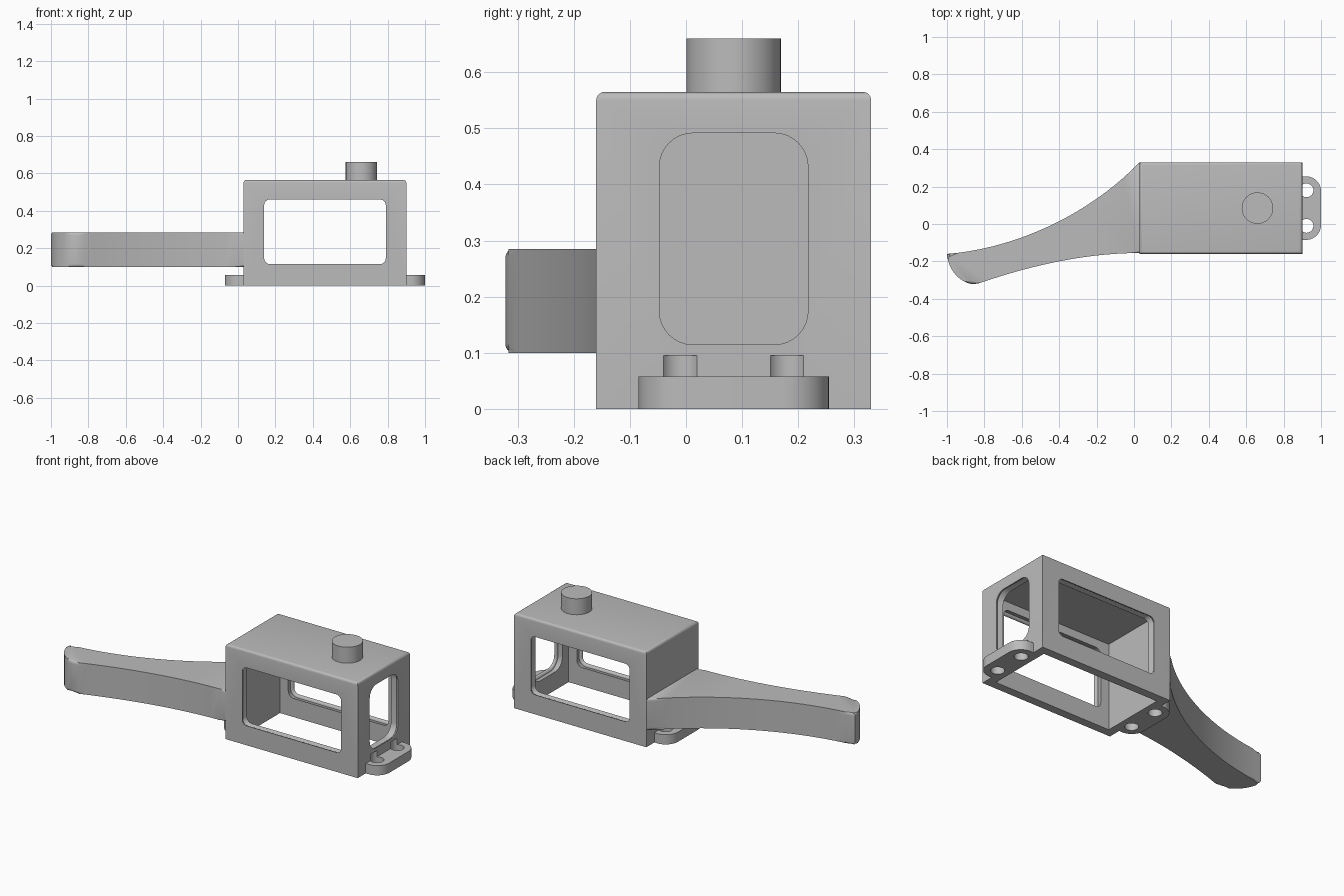
import bpy, bmesh, math
from mathutils import Vector, Matrix
from mathutils.geometry import interpolate_bezier

cube = bpy.data.objects.get("Cube")
if cube:
    bpy.data.objects.remove(cube, do_unlink=True)

grey = bpy.data.materials.new("plain_grey")
grey.use_nodes = True
grey.diffuse_color = (0.5, 0.5, 0.5, 1)
for node in grey.node_tree.nodes:
    if node.type == 'BSDF_PRINCIPLED':
        node.inputs["Base Color"].default_value = (0.5, 0.5, 0.5, 1)

# Main dimensions
X0, X1, Y0, Y1, H = 0.03, 0.90, -0.16, 0.33, 0.565
WALL, ROUND = 0.05, 0.015
XM, YM = (X0 + X1) / 2, (Y0 + Y1) / 2


def finish(bm, name):
    bmesh.ops.recalc_face_normals(bm, faces=bm.faces[:])
    mesh = bpy.data.meshes.new(name)
    bm.to_mesh(mesh)
    bm.free()
    mesh.materials.append(grey)
    obj = bpy.data.objects.new(name, mesh)
    bpy.context.collection.objects.link(obj)
    return obj


def loft(name, rings, bevel_rule=None):
    """Skin matching rings of points and cap both ends."""
    bm = bmesh.new()
    loops = [[bm.verts.new(p) for p in ring] for ring in rings]
    n = len(loops[0])
    for a, b in zip(loops, loops[1:]):
        for i in range(n):
            j = (i + 1) % n
            bm.faces.new((a[i], a[j], b[j], b[i]))
    bm.faces.new(loops[0][::-1])
    bm.faces.new(loops[-1])
    if bevel_rule:
        edges = [e for e in bm.edges if bevel_rule(*(v.co for v in e.verts))]
        bmesh.ops.bevel(bm, geom=edges, offset=ROUND, segments=4,
                        profile=0.5, affect='EDGES')
    return finish(bm, name)


def prism(name, outline, z0, z1, bevel_rule=None):
    return loft(name, [[(x, y, z) for x, y in outline] for z in (z0, z1)], bevel_rule)


def rect(x0, x1, y0, y1):
    return [(x0, y0), (x1, y0), (x1, y1), (x0, y1)]


def rounded_rect(w, h, r, steps=8):
    pts = []
    for k, (sx, sy) in enumerate(((1, 1), (-1, 1), (-1, -1), (1, -1))):
        for i in range(steps + 1):
            a = math.pi / 2 * (k + i / steps)
            pts.append((sx * (w / 2 - r) + r * math.cos(a),
                        sy * (h / 2 - r) + r * math.sin(a)))
    return pts


def circle(x, y, r, n=48):
    return [(x + r * math.cos(math.tau * i / n), y + r * math.sin(math.tau * i / n))
            for i in range(n)]


def window_cutter(centre, u, n, w, h, r):
    """Rounded opening whose rim flares softly onto the outer face."""
    steps = [(-0.02, ROUND)]
    for i in range(6):
        a = math.pi / 2 * i / 5
        steps.append((ROUND * math.sin(a), ROUND * (1 - math.cos(a))))
    steps.append((WALL + 0.02, 0))
    c, u, n, up = Vector(centre), Vector(u), Vector(n), Vector((0, 0, 1))
    return loft("cutter", [[c - n * d + u * a + up * b
                            for a, b in rounded_rect(w + 2 * o, h + 2 * o, r + o)]
                           for d, o in steps])


def cut(obj, cutters):
    bpy.context.view_layer.objects.active = obj
    for c in cutters:
        c.hide_render = True
        mod = obj.modifiers.new("cut", 'BOOLEAN')
        mod.operation, mod.solver, mod.object = 'DIFFERENCE', 'EXACT', c
        bpy.ops.object.modifier_apply(modifier=mod.name)


# Mounting holes, shared by the housing and the tabs
holes = [prism("cutter", circle(x, y, 0.037), -0.05, 0.095)
         for x in (X1 + 0.022, X0 - 0.022) for y in (-0.01, 0.18)]

# Housing: open-bottomed box with softened top edges and three windows
housing = prism("housing", rect(X0, X1, Y0, Y1), 0, H,
                lambda a, b: min(a.z, b.z) > H - 0.001)
cavity = prism("cutter", rect(X0 + WALL, X1 - WALL, Y0 + WALL, Y1 - WALL),
               -0.1, H - WALL)
windows = [
    window_cutter((XM, Y0, 0.288), (1, 0, 0), (0, -1, 0), 0.65, 0.345, 0.03),
    window_cutter((XM, Y1, 0.288), (1, 0, 0), (0, 1, 0), 0.65, 0.345, 0.03),
    window_cutter((X1, YM, 0.303), (0, 1, 0), (1, 0, 0), 0.265, 0.377, 0.06),
]
cut(housing, [cavity] + windows + holes)

# Mounting tabs at both ends
tabs = []
for name, edge, side in (("right_end_tab", X1, 1), ("left_end_tab", X0, -1)):
    outline = [(edge, YM - 0.17)]
    for sign in (-1, 1):
        arc = [(edge + side * (0.02 + 0.08 * math.sin(a)),
                YM + sign * (0.09 + 0.08 * math.cos(a)))
               for a in [math.pi / 2 * i / 10 for i in range(11)]]
        outline += arc if sign < 0 else arc[::-1]
    outline.append((edge, YM + 0.17))
    tab = prism(name, outline, 0, 0.058)
    cut(tab, holes)
    tabs.append(tab)

for helper in [cavity] + windows + holes:
    bpy.data.objects.remove(helper, do_unlink=True)

# Round button on the top
button = prism("top_button", circle(0.66, YM, 0.084, 64), H - 0.02, 0.66)


# Curved handle, swept forward to a blunt tip
def bezier(*pts, n=16):
    a, b, c, d = [Vector((x, y, 0)) for x, y in pts]
    return [(p.x, p.y) for p in interpolate_bezier(a, b, c, d, n)]


back = bezier((X0, Y1), (-0.23, 0.06), (-0.62, -0.13), (-1, -0.16), n=20)
tip = bezier((-1, -0.165), (-0.99, -0.25), (-0.93, -0.315), (-0.86, -0.322), n=10)
front = bezier((-0.825, -0.316), (-0.55, -0.22), (-0.25, -0.155), (X0, -0.155), n=18)
handle = prism("handle", back + tip + front, 0.10, 0.285,
               lambda a, b: abs(a.z - b.z) < 0.001 and min(a.x, b.x) < X0 - 0.001)

# Shading
bpy.ops.object.select_all(action='DESELECT')
for obj in [housing, button, handle] + tabs:
    obj.select_set(True)
bpy.context.view_layer.objects.active = housing
bpy.ops.object.shade_smooth_by_angle(angle=math.radians(32))
